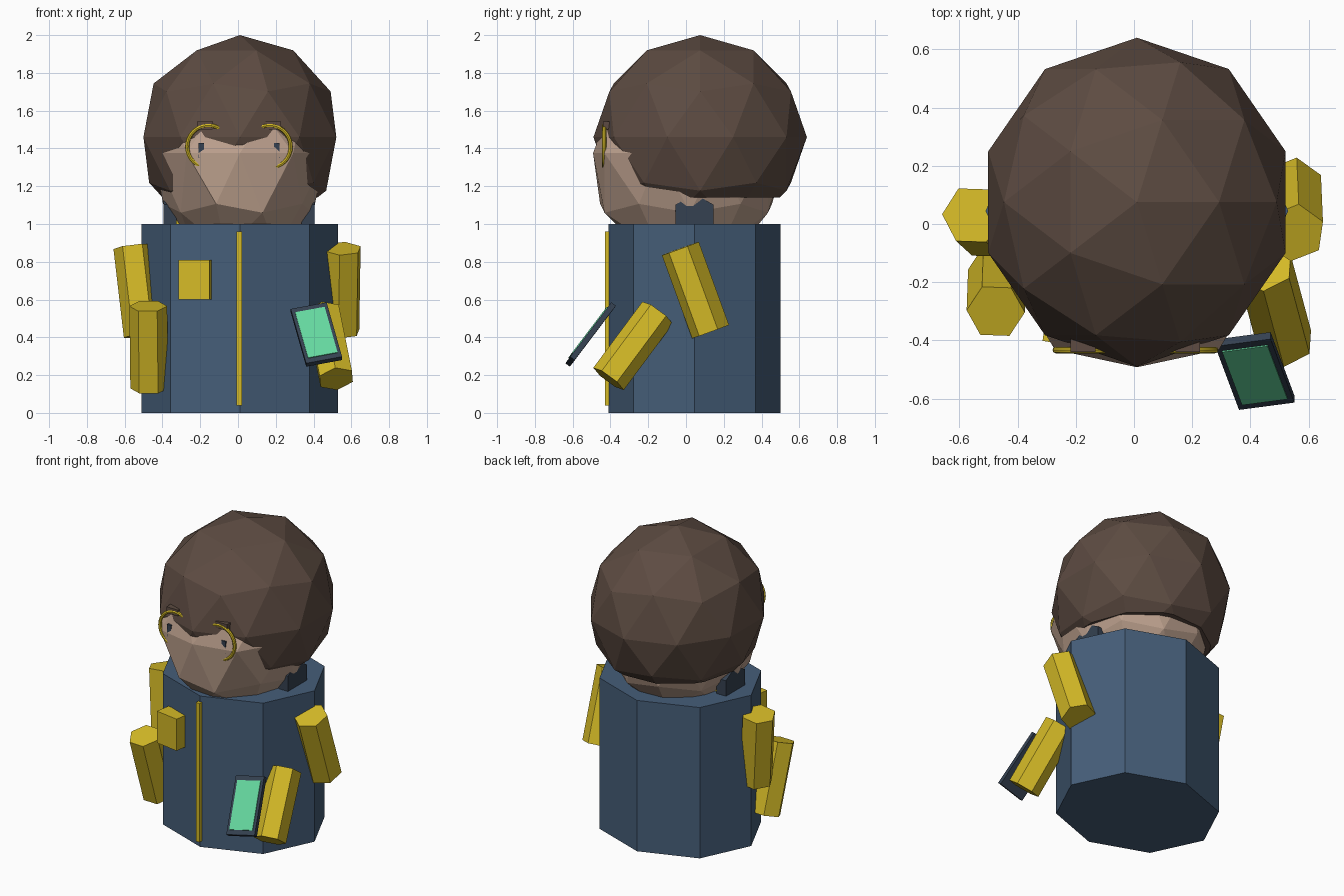
import bpy, bmesh, math
from mathutils import Vector, Matrix

if "Cube" in bpy.data.objects:
    bpy.data.objects.remove(bpy.data.objects["Cube"])


def material(name, rgb):
    m = bpy.data.materials.new(name)
    m.diffuse_color = (*rgb, 1)
    m.use_nodes = True
    m.node_tree.nodes["Principled BSDF"].inputs["Base Color"].default_value = m.diffuse_color
    return m


BROWN = material("hair brown", (0.109, 0.071, 0.054))
SKIN = material("skin", (0.50, 0.35, 0.265))
BLUE = material("coat blue", (0.060, 0.111, 0.190))
YELLOW = material("yellow", (0.66, 0.49, 0.02))
DARK = material("dark slate", (0.035, 0.053, 0.082))
GREEN = material("screen green", (0.133, 0.694, 0.352))


def finish(bm, name, mat, matrix=Matrix()):
    bmesh.ops.transform(bm, matrix=matrix, verts=bm.verts)
    bmesh.ops.recalc_face_normals(bm, faces=bm.faces)
    me = bpy.data.meshes.new(name)
    bm.to_mesh(me)
    bm.free()
    me.materials.append(mat)
    ob = bpy.data.objects.new(name, me)
    bpy.context.collection.objects.link(ob)
    return ob


def box(name, mat, centre, size, rot=Matrix()):
    bm = bmesh.new()
    bmesh.ops.create_cube(bm, size=1)
    return finish(bm, name, mat, Matrix.Translation(centre) @ rot @ Matrix.Diagonal((*size, 1)))


def prism(name, mat, a, b, radius, sides=6, twist=0):
    """Flat-sided cylinder running from a to b."""
    a, b = Vector(a), Vector(b)
    bm = bmesh.new()
    bmesh.ops.create_cone(bm, cap_ends=True, segments=sides, radius1=radius,
                          radius2=radius, depth=(b - a).length)
    rot = (b - a).to_track_quat('Z', 'Y').to_matrix().to_4x4()
    return finish(bm, name, mat, Matrix.Translation((a + b) / 2) @ rot
                  @ Matrix.Rotation(math.radians(twist), 4, 'Z'))


def ico():
    bm = bmesh.new()
    bmesh.ops.create_icosphere(bm, subdivisions=2, radius=1)
    return bm


# Eight-sided coat with corners on the axes
bm = bmesh.new()
rim = [(0.01 + 0.52 * math.cos(i * math.pi / 4), 0.045 + 0.455 * math.sin(i * math.pi / 4))
       for i in range(8)]
base = bm.faces.new([bm.verts.new((x, y, 0)) for x, y in rim])
top = bmesh.ops.extrude_face_region(bm, geom=[base])["geom"]
bmesh.ops.translate(bm, vec=(0, 0, 1), verts=[v for v in top if isinstance(v, bmesh.types.BMVert)])
if base.is_valid is False or len(bm.faces) < 10:
    bm.faces.new([v for v in bm.verts if v.co.z < 0.5])
finish(bm, "coat", BLUE)

# Zip and chest pocket
box("zip", YELLOW, (0.006, -0.41, 0.50), (0.028, 0.04, 0.92))
box("pocket", YELLOW, (-0.225, -0.365, 0.705), (0.165, 0.10, 0.21),
    Matrix.Rotation(math.radians(-9), 4, 'Z'))

# Hair dome, trimmed flat underneath
bm = ico()
bmesh.ops.transform(bm, verts=bm.verts, matrix=Matrix.Translation((0.01, 0.075, 1.46))
                    @ Matrix.Diagonal((0.537, 0.565, 0.54, 1)))
bmesh.ops.bisect_plane(bm, geom=bm.verts[:] + bm.edges[:] + bm.faces[:], plane_co=(0, 0, 1.14),
                       plane_no=(0, 0, -1), clear_outer=True)
bmesh.ops.holes_fill(bm, edges=[e for e in bm.edges if e.is_boundary])
finish(bm, "hair", BROWN)

# Head: long jaw below, squashed above, with the face pushed forward through the hair
bm = ico()
for v in bm.verts:
    x, y, z = v.co
    if -0.95 < y < -0.6 and z < 0.2:
        y *= 1.09
    v.co = (0.01 + x * (0.48 if z > -0.3 else 0.455), 0.02 + y * 0.512,
            1.375 + z * (0.6 if z < 0 else 0.45))
finish(bm, "head", SKIN)

# Glasses, eyes, eyebrows and ear cups, one per side
for s, side in ((-1, "left"), (1, "right")):
    cx = 0.005 + s * 0.162
    bpy.ops.mesh.primitive_torus_add(major_segments=32, minor_segments=8, major_radius=0.112,
                                     minor_radius=0.011, location=(cx, -0.433, 1.41),
                                     rotation=(math.pi / 2, 0, 0))
    rim_ob = bpy.context.object
    rim_ob.name = side + "_glasses_rim"
    rim_ob.data.materials.append(YELLOW)
    bpy.ops.object.shade_smooth_by_angle()
    box(side + "_eye", DARK, (0.005 + s * 0.20, -0.415, 1.39), (0.03, 0.06, 0.08))
    box(side + "_eyebrow", BROWN, (0.005 + s * 0.18, -0.40, 1.522), (0.085, 0.08, 0.042))
    prism(side + "_ear_cup", DARK, (0.005 + s * 0.33, 0.045, 1.045),
          (0.005 + s * 0.40, 0.045, 1.045), 0.115, 6, 0)
    prism(side + "_ear_pad", YELLOW, (0.005 + s * 0.27, 0.045, 1.045),
          (0.005 + s * 0.33, 0.045, 1.045), 0.09, 6, 0)

# Arms
prism("right_upper_arm", YELLOW, (0.552, -0.03, 0.87), (0.545, 0.13, 0.43), 0.105, 6, 10)
prism("right_forearm", YELLOW, (0.45, -0.15, 0.53), (0.52, -0.41, 0.18), 0.10, 6, 15)
prism("left_upper_arm", YELLOW, (-0.555, 0.03, 0.88), (-0.50, -0.02, 0.41), 0.105, 6, 20)
prism("left_forearm", YELLOW, (-0.475, -0.30, 0.565), (-0.47, -0.16, 0.13), 0.10, 6, 30)

# Tablet leaning on the right hand
u = Vector((0.19, 0.025, 0.035)).normalized()
n = u.cross(Vector((-0.085, 0.22, 0.29))).normalized()
v = n.cross(u)
frame = Matrix((u, v, n)).transposed().to_4x4()
mid = Vector((0.415, -0.505, 0.415))
box("tablet", DARK, mid, (0.195, 0.37, 0.03), frame)
box("tablet_screen", GREEN, mid + n * 0.016, (0.16, 0.31, 0.008), frame)
